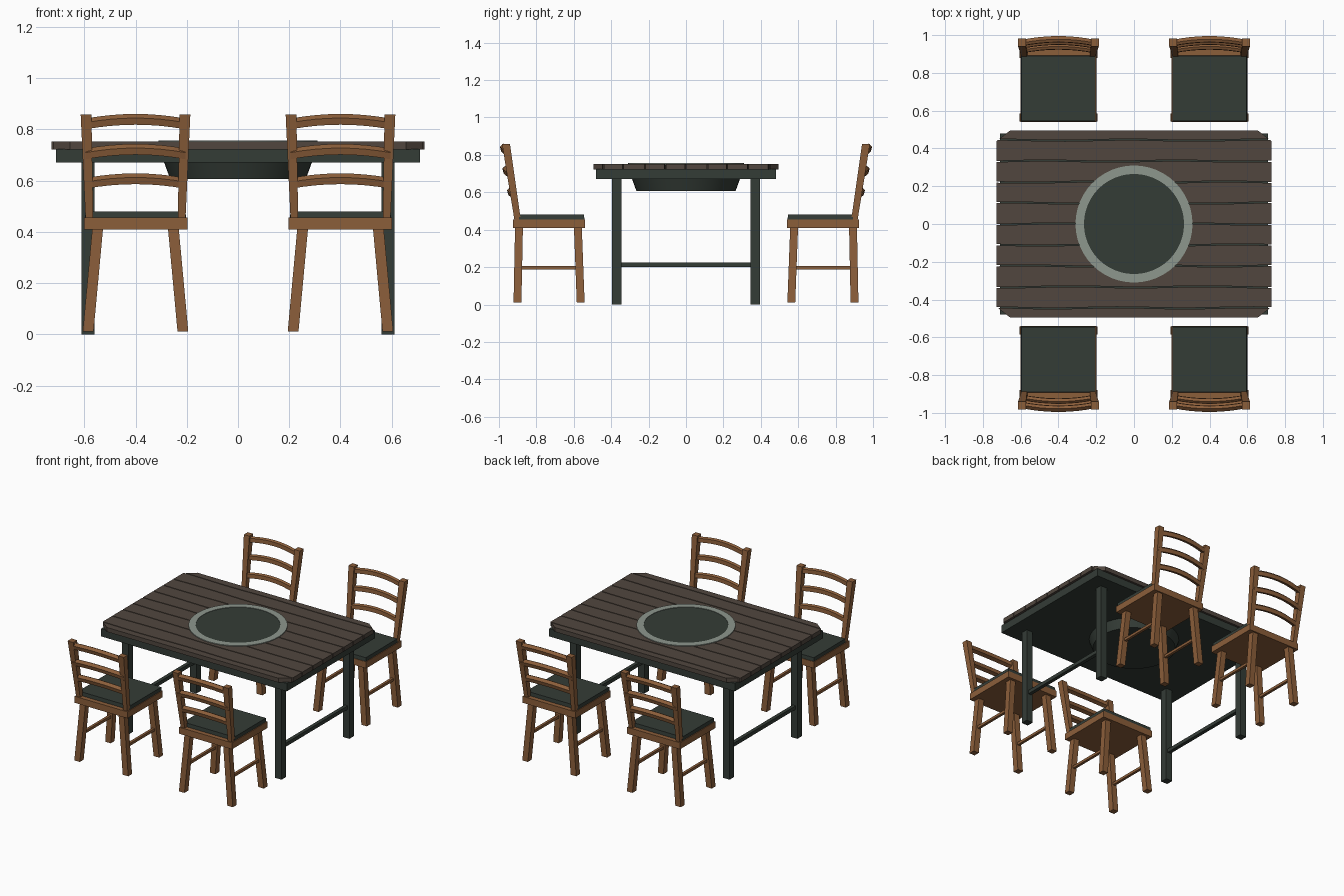
import bpy, bmesh, math
from mathutils import Vector

cube = bpy.data.objects.get("Cube")
if cube:
    bpy.data.objects.remove(cube)


def material(name, rgb):
    m = bpy.data.materials.new(name)
    m.use_nodes = True
    m.diffuse_color = (*rgb, 1)
    bsdf = next(n for n in m.node_tree.nodes if n.type == 'BSDF_PRINCIPLED')
    bsdf.inputs["Base Color"].default_value = (*rgb, 1)
    bsdf.inputs["Roughness"].default_value = 0.8
    return m


wood = material("chair wood", (0.26, 0.112, 0.042))
plank_wood = material("plank wood", (0.082, 0.062, 0.049))
green = material("dark green", (0.034, 0.045, 0.037))
grey = material("ring grey", (0.27, 0.31, 0.27))


def finish(name, bm, mat):
    bmesh.ops.recalc_face_normals(bm, faces=bm.faces)
    mesh = bpy.data.meshes.new(name)
    bm.to_mesh(mesh)
    bm.free()
    mesh.materials.append(mat)
    ob = bpy.data.objects.new(name, mesh)
    bpy.context.collection.objects.link(ob)
    return ob


def loft(name, rings, mat, closed=False):
    """Skin a row of equal rings; cap the ends unless the row closes on itself."""
    bm = bmesh.new()
    loops = [[bm.verts.new(p) for p in ring] for ring in rings]
    pairs = list(zip(loops, loops[1:]))
    if closed:
        pairs.append((loops[-1], loops[0]))
    else:
        bm.faces.new(loops[0])
        bm.faces.new(loops[-1])
    for a, b in pairs:
        for i in range(len(a)):
            j = (i + 1) % len(a)
            bm.faces.new((a[i], a[j], b[j], b[i]))
    return finish(name, bm, mat)


def rect(x, y, z, w, d):
    return [(x + sx * w / 2, y + sy * d / 2, z)
            for sx, sy in ((-1, -1), (1, -1), (1, 1), (-1, 1))]


def post(name, low, high, low_size, high_size, mat, place=lambda p: p):
    rings = [rect(*low, *low_size), rect(*high, *high_size)]
    return loft(name, [[place(p) for p in r] for r in rings], mat)


def circle(r, z, n=48):
    return [(r * math.cos(math.tau * i / n), r * math.sin(math.tau * i / n), z)
            for i in range(n)]


# Table frame
post("table_frame", (0, 0, 0.67), (0, 0, 0.724), (1.42, 0.96), (1.42, 0.96), green)
for sx, side in ((-1, "right"), (1, "left")):
    for sy, end in ((-1, "front"), (1, "back")):
        x, y = sx * 0.585, sy * 0.37
        post(f"table_leg_{end}_{side}", (x, y, 0), (x, y, 0.67),
             (0.05, 0.05), (0.05, 0.05), green)
    post(f"table_stretcher_{side}", (sx * 0.585, 0, 0.2), (sx * 0.585, 0, 0.225),
         (0.025, 0.72), (0.025, 0.72), green)

# Table top planks with slightly wavy seams and cut corners
PITCH, HALF_X, HALF_Y = 0.111, 0.727, 0.495
seams = [-HALF_Y] + [k * PITCH for k in range(-4, 5)] + [HALF_Y]


def seam_y(i, x):
    if i in (0, len(seams) - 1):
        return seams[i]
    return seams[i] + 0.003 * math.sin(9 * x + 2.3 * i)


for i in range(len(seams) - 1):
    rings = []
    for k in range(17):
        x = HALF_X * (k / 8 - 1)
        a, b = seam_y(i, x) + 0.003, seam_y(i + 1, x) - 0.003
        if i == 0:
            a = seams[0]
        if i == len(seams) - 2:
            b = seams[-1]
        rings.append([(x, a, 0.722), (x, b, 0.722), (x, b, 0.752), (x, a, 0.752)])
    plank = loft(f"table_plank_{i + 1}", rings, plank_wood)
    bm = bmesh.new()
    bm.from_mesh(plank.data)
    for sx in (-1, 1):
        for sy in (-1, 1):
            bmesh.ops.bisect_plane(
                bm, geom=bm.verts[:] + bm.edges[:] + bm.faces[:],
                plane_co=(sx * 0.656, sy * HALF_Y, 0),
                plane_no=Vector((sx * 0.055, sy * 0.07, 0)).normalized(),
                clear_outer=True)
            bmesh.ops.holes_fill(bm, edges=[e for e in bm.edges if e.is_boundary])
    bmesh.ops.recalc_face_normals(bm, faces=bm.faces)
    bm.to_mesh(plank.data)
    bm.free()

# Round centre: bowl below, ring and lid above
round_parts = [
    loft("centre_bowl", [circle(0.265, 0.607), circle(0.29, 0.675)], green),
    loft("centre_lid", [circle(0.27, 0.74), circle(0.27, 0.754)], green),
    loft("centre_ring", [circle(0.31, 0.745), circle(0.31, 0.757),
                         circle(0.265, 0.757), circle(0.265, 0.745)], grey, closed=True),
]
for ob in round_parts:
    bpy.ops.object.select_all(action='DESELECT')
    ob.select_set(True)
    bpy.context.view_layer.objects.active = ob
    bpy.ops.object.shade_smooth_by_angle(angle=math.radians(30))

# Slat cross-section as (outward, up) offsets
SLAT = [(-0.017, -0.012), (-0.015, 0.015), (0, 0.022), (0.017, 0.006), (0.01, -0.02)]


def chair(label, cx, sy):
    """Chair facing the table; y grows outward from the table."""
    def place(p):
        return (cx + p[0], sy * p[1], p[2])

    def part(name, *args):
        post(f"{label}_{name}", *args, place)

    part("seat", (0, 0.732, 0.41), (0, 0.732, 0.455), (0.404, 0.385), (0.404, 0.385), wood)
    part("cushion", (0, 0.718, 0.455), (0, 0.718, 0.48), (0.394, 0.35), (0.39, 0.345), green)
    for s, side in ((-1, "right"), (1, "left")):
        leg = (0.042, 0.042)
        part(f"inner_leg_{side}", (s * 0.185, 0.563, 0.01), (s * 0.148, 0.578, 0.41),
             leg, leg, wood)
        part(f"outer_leg_{side}", (s * 0.185, 0.901, 0.01), (s * 0.148, 0.893, 0.41),
             leg, leg, wood)
        part(f"stretcher_{side}", (s * 0.167, 0.735, 0.188), (s * 0.167, 0.735, 0.206),
             (0.018, 0.31), (0.018, 0.31), wood)
        part(f"back_post_{side}", (s * 0.18, 0.9, 0.45), (s * 0.193, 0.962, 0.857),
             (0.03, 0.034), (0.042, 0.042), wood)
    # Bowed back slats
    for n, (y, z) in enumerate(((0.958, 0.82), (0.945, 0.703), (0.92, 0.588))):
        rings = []
        for k in range(9):
            t = k / 4 - 1
            bow = 0.02 * (1 - t * t)
            rings.append([place((t * 0.195, y + bow + dy, z + bow * 0.9 + dz))
                          for dy, dz in SLAT])
        loft(f"{label}_back_slat_{n + 1}", rings, wood)


for sx, side in ((-1, "right"), (1, "left")):
    for sy, end in ((-1, "front"), (1, "back")):
        chair(f"chair_{end}_{side}", sx * 0.4, sy)
